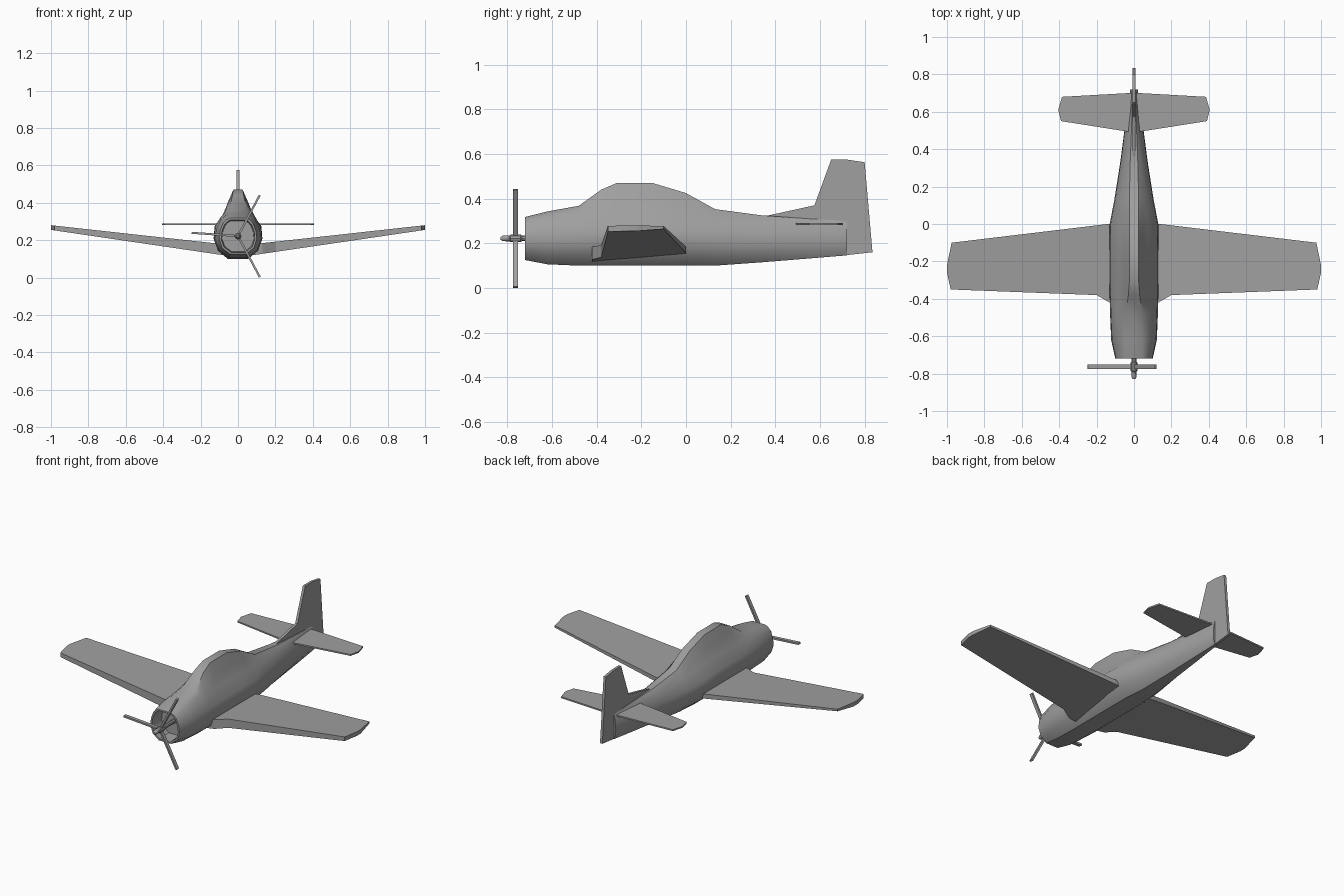
import bpy, bmesh, math
from mathutils import Matrix, Vector

cube = bpy.data.objects.get("Cube")
if cube:
    bpy.data.objects.remove(cube, do_unlink=True)

grey = bpy.data.materials.new("plain_grey")
grey.use_nodes = True
grey.diffuse_color = (0.35, 0.35, 0.35, 1)
grey.node_tree.nodes["Principled BSDF"].inputs["Base Color"].default_value = grey.diffuse_color


def finish(name, bm, smooth=0):
    bmesh.ops.recalc_face_normals(bm, faces=bm.faces[:])
    mesh = bpy.data.meshes.new(name)
    bm.to_mesh(mesh)
    bm.free()
    obj = bpy.data.objects.new(name, mesh)
    bpy.context.collection.objects.link(obj)
    mesh.materials.append(grey)
    if smooth:
        bpy.ops.object.select_all(action='DESELECT')
        obj.select_set(True)
        bpy.context.view_layer.objects.active = obj
        bpy.ops.object.shade_smooth_by_angle(angle=math.radians(smooth))
    return obj


def loft(name, rings, smooth):
    """Skin a list of equal closed rings and cap both ends."""
    bm = bmesh.new()
    loops = [[bm.verts.new(p) for p in ring] for ring in rings]
    for a, b in zip(loops, loops[1:]):
        for i in range(len(a)):
            j = (i + 1) % len(a)
            bm.faces.new((a[i], a[j], b[j], b[i]))
    bm.faces.new(loops[0])
    bm.faces.new(loops[-1])
    return finish(name, bm, smooth)


def body_ring(y, w, zb, zs, ws, zt, wt):
    h = zs - zb
    half = [(w * 0.42, zb), (w * 0.84, zb + h * 0.2), (w, zb + h * 0.48),
            (w * 0.96, zb + h * 0.75), (ws, zs),
            ((ws + wt) / 2, (zs + zt) / 2 + 0.004), (wt, zt)]
    return [(x, y, z) for x, z in half] + [(-x, y, z) for x, z in reversed(half)]


# Fuselage: y, half width, bottom, shoulder height and half width, top height and half width
stations = [
    (-.72, .100, .125, .29, .08, .318, .045),
    (-.62, .122, .106, .31, .092, .343, .045),
    (-.48, .128, .10, .32, .095, .368, .045),
    (-.38, .130, .10, .33, .085, .44, .03),
    (-.31, .130, .10, .335, .08, .47, .025),
    (-.15, .130, .10, .335, .08, .47, .025),
    (0, .130, .10, .325, .075, .425, .025),
    (.13, .105, .10, .305, .07, .353, .025),
    (.34, .072, .115, .29, .05, .325, .02),
    (.55, .045, .132, .28, .03, .31, .012),
    (.72, .020, .146, .27, .014, .30, .007),
]
rings = [body_ring(*s) for s in stations]


# Open cowl: inner lip and recessed bulkhead
def shrink(ring, factor, y):
    return [(x * factor, y, .222 + (z - .222) * factor) for x, _, z in ring]


rings = [shrink(rings[0], .85, -.63), shrink(rings[0], .9, -.72)] + rings
loft("fuselage", rings, 35)

# Wings: planform with dihedral, thick leading edge, thinner trailing edge
wing_plan = [(0, -.42), (.13, -.42), (.20, -.38), (.98, -.35), (1, -.26),
             (1, -.22), (.975, -.10), (.14, 0), (0, 0)]
tail_plan = [(0, .485), (.04, .495), (.39, .55), (.405, .61), (.385, .68), (.03, .70), (0, .70)]
for side, sx in (("left", 1), ("right", -1)):
    top, low = [], []
    for x, y in wing_plan:
        zt = .17 + .11 * x
        thick = (.062 - .037 * x) * (.5 if y > -.2 else 1)
        top.append((sx * x, y, zt))
        low.append((sx * x, y, zt - thick))
    loft(side + "_wing", [low, top], 0)
    loft(side + "_tailplane", [[(sx * x, y, z) for x, y in tail_plan] for z in (.281, .290)], 0)

# Fin with dorsal fillet and rudder
fin = [(.36, .323), (.575, .37), (.65, .575), (.72, .575), (.80, .563),
       (.835, .16), (.70, .145), (.50, .20)]
loft("fin", [[(x, y, z) for y, z in fin] for x in (-.008, .008)], 0)

# Propeller shaft with rounded spinner
hub_z = .222
profile = [(-.83, .007), (-.82, .013), (-.79, .014), (-.785, .018), (-.74, .018), (-.735, .013), (-.63, .013)]
loft("propeller_hub", [[(r * math.cos(k * math.pi / 5), y, hub_z + r * math.sin(k * math.pi / 5))
                        for k in range(10)] for y, r in profile], 35)

# Three thin blades
bm = bmesh.new()
for angle in (62, -62, 176):
    m = (Matrix.Translation((0, -.763, hub_z)) @ Matrix.Rotation(-math.radians(angle), 4, 'Y')
         @ Matrix.Translation((.124, 0, 0)) @ Matrix.Diagonal((.248, .022, .011, 1)))
    bmesh.ops.create_cube(bm, size=1, matrix=m)
finish("propeller_blades", bm)
